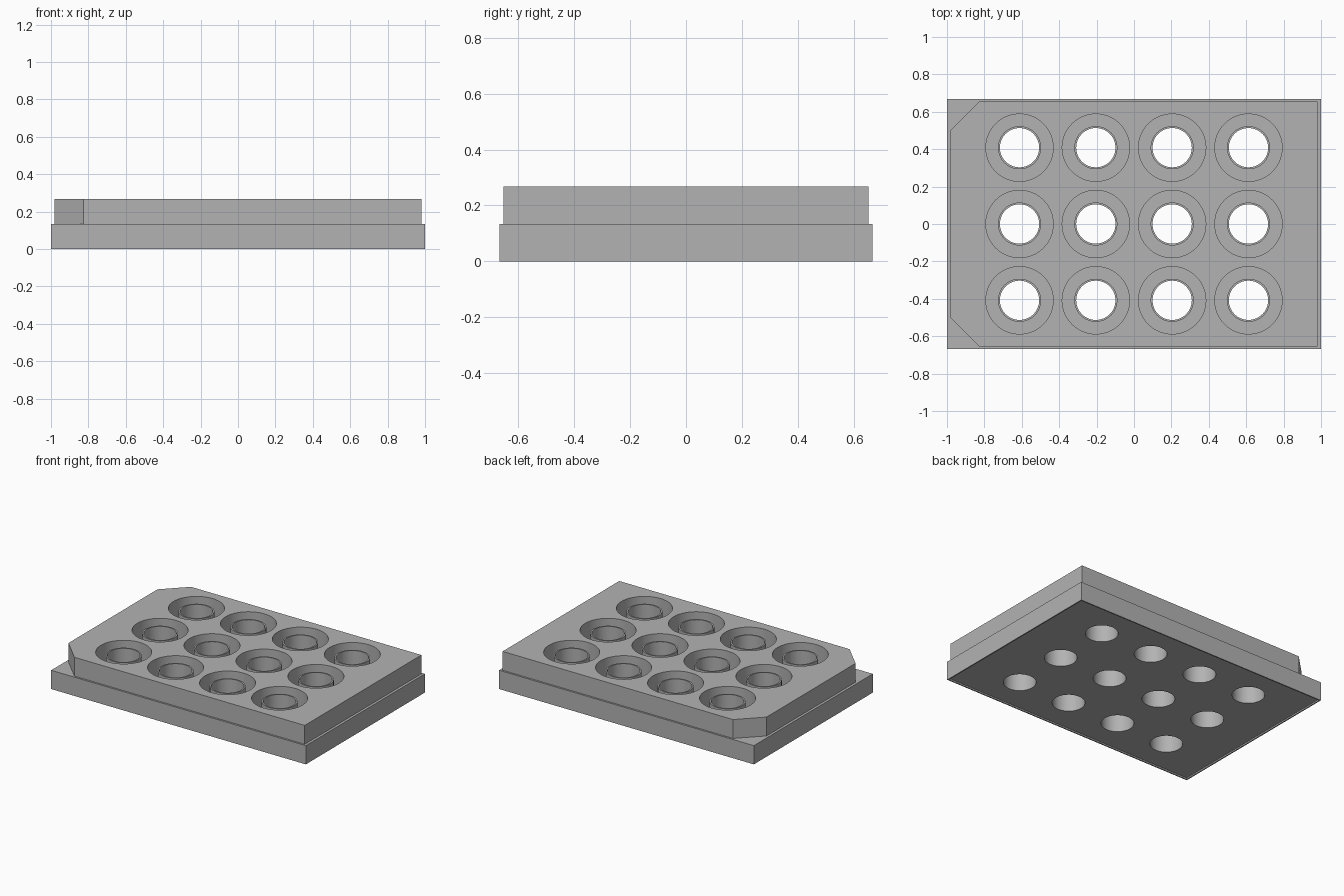
import bpy, bmesh
from mathutils import Matrix, Vector

if "Cube" in bpy.data.objects:
    bpy.data.objects.remove(bpy.data.objects["Cube"], do_unlink=True)

STEP, TOP, TUBE_TOP = 0.133, 0.267, 0.245
PITCH = 0.408
WELL_R, TUBE_R, BORE_R = 0.18, 0.115, 0.105
CENTRES = [((i - 1.5) * PITCH, (j - 1) * PITCH) for i in range(4) for j in range(3)]

grey = bpy.data.materials.new("plain grey")
grey.use_nodes = True
colour = (0.45, 0.45, 0.45, 1)
grey.diffuse_color = colour
grey.node_tree.nodes["Principled BSDF"].inputs["Base Color"].default_value = colour


def finish(bm, name):
    bmesh.ops.recalc_face_normals(bm, faces=bm.faces)
    mesh = bpy.data.meshes.new(name)
    bm.to_mesh(mesh)
    bm.free()
    mesh.materials.append(grey)
    obj = bpy.data.objects.new(name, mesh)
    bpy.context.collection.objects.link(obj)
    return obj


def prism(outline, z0, z1):
    bm = bmesh.new()
    face = bm.faces.new([bm.verts.new((x, y, z0)) for x, y in outline])
    ext = bmesh.ops.extrude_face_region(bm, geom=[face], use_keep_orig=True)
    verts = [g for g in ext["geom"] if isinstance(g, bmesh.types.BMVert)]
    bmesh.ops.translate(bm, verts=verts, vec=(0, 0, z1 - z0))
    bmesh.ops.recalc_face_normals(bm, faces=bm.faces)
    return bm


def cylinders(name, radius, z0, z1):
    bm = bmesh.new()
    for x, y in CENTRES:
        bmesh.ops.create_cone(bm, cap_ends=True, segments=64, radius1=radius, radius2=radius,
                              depth=z1 - z0, matrix=Matrix.Translation((x, y, (z0 + z1) / 2)))
    cutter = finish(bm, name)
    cutter.hide_render = True
    cutter.hide_set(True)
    cutter.display_type = 'WIRE'
    return cutter


def cut(obj, cutter):
    mod = obj.modifiers.new("holes", 'BOOLEAN')
    mod.operation, mod.solver, mod.object = 'DIFFERENCE', 'EXACT', cutter


def smooth(obj):
    bpy.ops.object.select_all(action='DESELECT')
    obj.select_set(True)
    bpy.context.view_layer.objects.active = obj
    for mod in list(obj.modifiers):
        bpy.ops.object.modifier_apply(modifier=mod.name)
    bpy.ops.object.shade_smooth_by_angle()


# Base slab with a shallow recess inside a narrow rim underneath
bm = prism([(-1, -0.667), (1, -0.667), (1, 0.667), (-1, 0.667)], 0, STEP)
bm.normal_update()
under = min(bm.faces, key=lambda f: f.calc_center_median().z)
bmesh.ops.inset_region(bm, faces=[under], thickness=0.012)
ext = bmesh.ops.extrude_face_region(bm, geom=[under])
bmesh.ops.translate(bm, vec=Vector((0, 0, 0.01)),
                    verts=[g for g in ext["geom"] if isinstance(g, bmesh.types.BMVert)])
if under.is_valid:
    bmesh.ops.delete(bm, geom=[under], context='FACES_ONLY')
base = finish(bm, "base_slab")
cut(base, cylinders("bore_cutter", BORE_R, -0.1, 0.4))
smooth(base)

# Upper block with two clipped corners and wide wells
hx, hy, clip = 0.982, 0.654, 0.155
block = finish(prism([(-hx + clip, -hy), (hx, -hy), (hx, hy), (-hx + clip, hy),
                      (-hx, hy - clip), (-hx, -hy + clip)], STEP, TOP), "upper_block")
cut(block, cylinders("well_cutter", WELL_R, 0.0, 0.4))
smooth(block)

# Thin collar standing in each well
bm = bmesh.new()
for x, y in CENTRES:
    profile = [(TUBE_R, STEP), (TUBE_R, TUBE_TOP), (BORE_R, TUBE_TOP), (BORE_R, STEP)]
    verts = [bm.verts.new((x + r, y, z)) for r, z in profile]
    edges = [bm.edges.new((verts[i], verts[(i + 1) % 4])) for i in range(4)]
    bmesh.ops.spin(bm, geom=verts + edges, cent=(x, y, 0), axis=(0, 0, 1),
                   angle=6.283185307, steps=64, use_merge=True)
bmesh.ops.remove_doubles(bm, verts=bm.verts, dist=0.0001)
smooth(finish(bm, "well_collars"))
